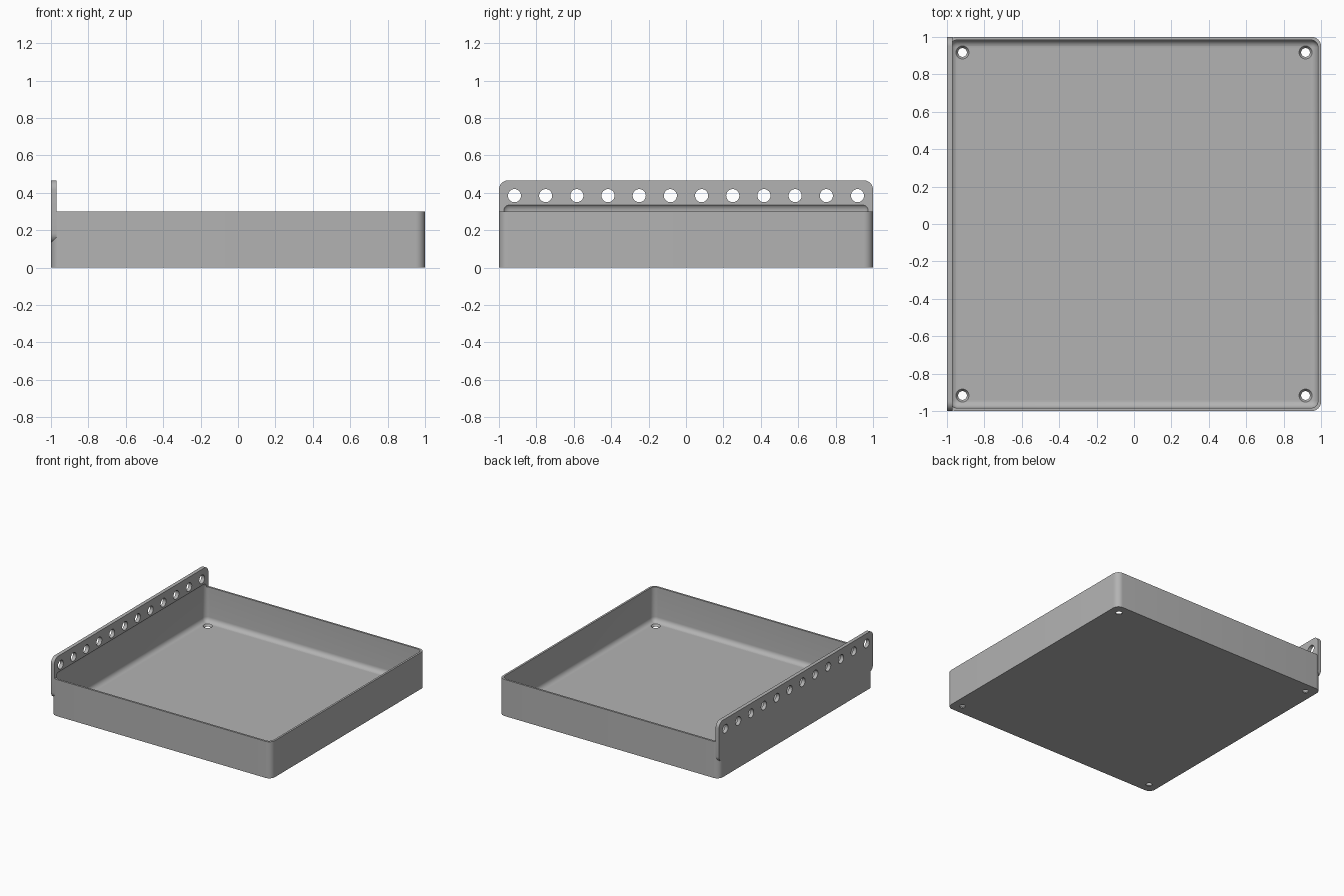
import bpy, bmesh, math
from mathutils import Matrix

if "Cube" in bpy.data.objects:
    bpy.data.objects.remove(bpy.data.objects["Cube"])

WALL = 0.016
PLATE_T = 0.03
HOLE_AT = 0.917

grey = bpy.data.materials.new("plain grey")
grey.use_nodes = True
grey.diffuse_color = (0.45, 0.45, 0.45, 1)
grey.node_tree.nodes["Principled BSDF"].inputs["Base Color"].default_value = (0.45, 0.45, 0.45, 1)


def finish(bm, name):
    bmesh.ops.recalc_face_normals(bm, faces=bm.faces)
    mesh = bpy.data.meshes.new(name)
    bm.to_mesh(mesh)
    bm.free()
    mesh.materials.append(grey)
    obj = bpy.data.objects.new(name, mesh)
    bpy.context.collection.objects.link(obj)
    return obj


def rounded_box(name, lo, hi, radius, axis=None, segments=8):
    """Box between two corners; rounds edges along one axis, or all edges."""
    bm = bmesh.new()
    bmesh.ops.create_cube(bm, size=1)
    for v in bm.verts:
        v.co = [hi[i] if v.co[i] > 0 else lo[i] for i in range(3)]
    edges = [e for e in bm.edges if axis is None
             or abs((e.verts[0].co - e.verts[1].co).normalized()[axis]) > 0.9]
    bmesh.ops.bevel(bm, geom=edges, offset=radius, segments=segments,
                    profile=0.5, affect='EDGES')
    return finish(bm, name)


def cylinders(name, spots, r_low, r_high, depth, turn=Matrix()):
    """One cutter mesh holding a round pin at every spot."""
    bm = bmesh.new()
    for spot in spots:
        bmesh.ops.create_cone(bm, cap_ends=True, segments=32, radius1=r_low,
                              radius2=r_high, depth=depth,
                              matrix=Matrix.Translation(spot) @ turn)
    return finish(bm, name)


def combine(target, other, operation):
    mod = target.modifiers.new(operation, 'BOOLEAN')
    mod.operation, mod.solver, mod.object = operation, 'EXACT', other
    bpy.context.view_layer.objects.active = target
    bpy.ops.object.modifier_apply(modifier=mod.name)
    bpy.data.objects.remove(other)


# Tray body with rounded upright corners
tray = rounded_box("tray", (-1, -1, 0), (1, 1, 0.3), 0.05, axis=2)

# Upright mounting plate with rounded corners, flush with the right wall
plate = rounded_box("mounting_plate", (-1, -1, 0.133), (-1 + PLATE_T, 1, 0.467), 0.05, axis=0)
combine(tray, plate, 'UNION')

# Hollow with filleted edges, which also bites a shallow recess into the plate
inner = 1 - WALL
hollow = rounded_box("hollow_cutter", (-inner, -inner, WALL), (inner, inner, 0.345), 0.04)
combine(tray, hollow, 'DIFFERENCE')

# Row of mounting holes through the plate
row = [(-1, HOLE_AT * (2 * i / 11 - 1), 0.385) for i in range(12)]
pins = cylinders("plate_hole_cutter", row, 0.035, 0.035, 0.2,
                 Matrix.Rotation(math.pi / 2, 4, 'Y'))
combine(tray, pins, 'DIFFERENCE')

# Countersunk screw holes in the floor corners
corners = [(x, y, WALL / 2) for x in (-HOLE_AT, HOLE_AT) for y in (-HOLE_AT, HOLE_AT)]
screws = cylinders("floor_hole_cutter", corners, 0.022, 0.036, WALL + 0.004)
combine(tray, screws, 'DIFFERENCE')

# Smooth fillets, crisp edges
tray.select_set(True)
bpy.context.view_layer.objects.active = tray
bpy.ops.object.shade_smooth_by_angle(angle=math.radians(30))
